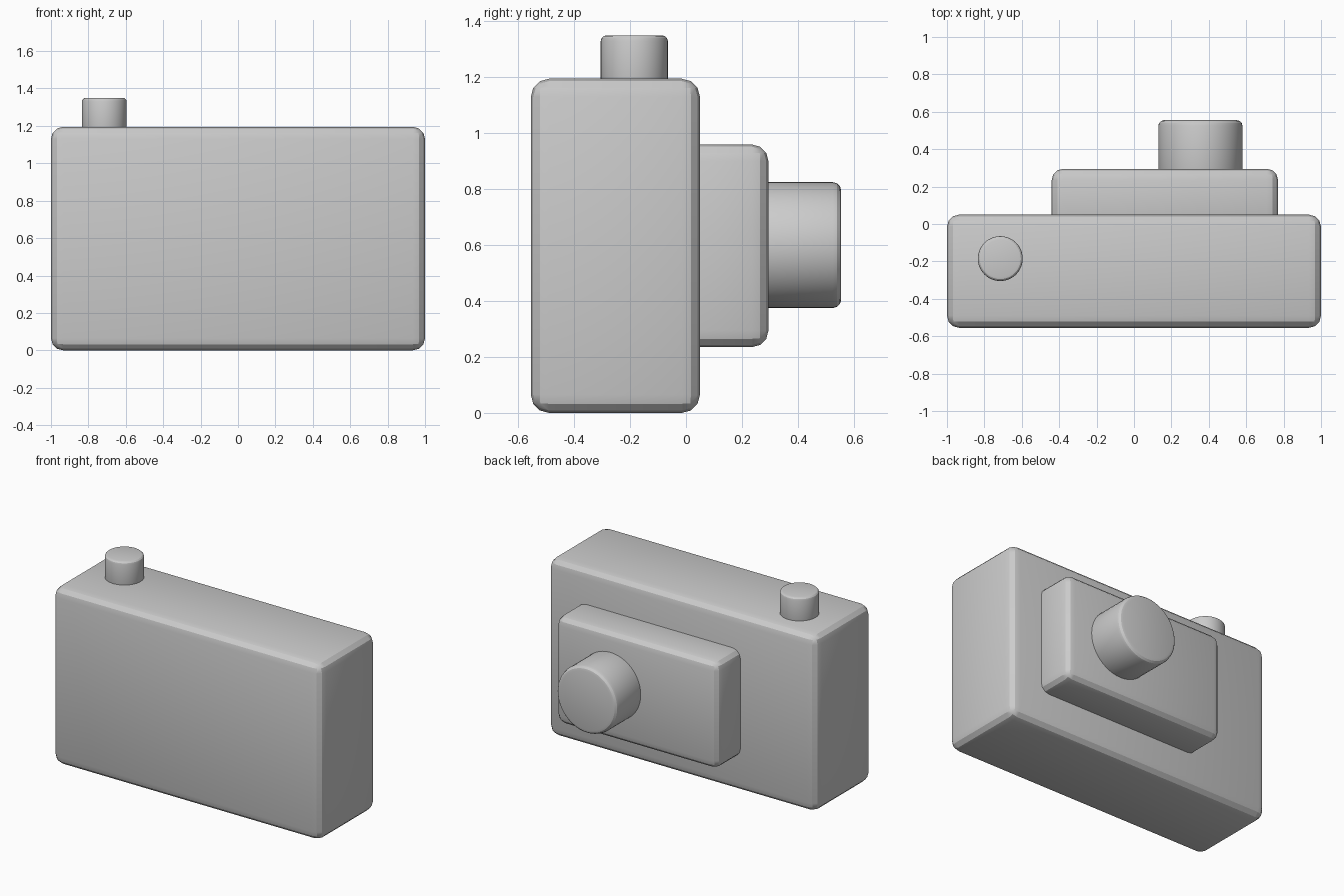
import bpy
import math

if "Cube" in bpy.data.objects:
    bpy.data.objects.remove(bpy.data.objects["Cube"], do_unlink=True)

grey = bpy.data.materials.new("plain grey")
grey.use_nodes = True
colour = (0.6, 0.6, 0.6, 1)
grey.diffuse_color = colour
grey.node_tree.nodes["Principled BSDF"].inputs["Base Color"].default_value = colour


def finish(obj, name, bevel, segments):
    """Name, colour, round the edges and smooth the part."""
    obj.name = name
    obj.data.materials.append(grey)
    bpy.ops.object.transform_apply(location=False, rotation=True, scale=True)
    mod = obj.modifiers.new("rounded edges", "BEVEL")
    mod.width = bevel
    mod.segments = segments
    mod.limit_method = "ANGLE"
    mod.angle_limit = math.radians(40)
    bpy.ops.object.modifier_apply(modifier=mod.name)
    bpy.ops.object.shade_smooth_by_angle(angle=math.radians(25))


def rounded_box(name, low, high, bevel):
    centre = [(a + b) / 2 for a, b in zip(low, high)]
    bpy.ops.mesh.primitive_cube_add(size=1, location=centre)
    obj = bpy.context.object
    obj.scale = [b - a for a, b in zip(low, high)]
    finish(obj, name, bevel, 3)


def rounded_cylinder(name, centre, radius, depth, bevel, tilt=0):
    bpy.ops.mesh.primitive_cylinder_add(vertices=48, radius=radius, depth=depth,
                                        location=centre, rotation=(tilt, 0, 0))
    finish(bpy.context.object, name, bevel, 3)


# Main case and the raised panel on its back
rounded_box("camera_body", (-1, -0.555, 0), (1, 0.05, 1.195), 0.065)
rounded_box("lens_panel", (-0.44, -0.03, 0.235), (0.77, 0.295, 0.96), 0.06)

# Lens barrel pointing backwards
rounded_cylinder("lens_barrel", (0.355, 0.4, 0.6), 0.225, 0.31, 0.03, math.pi / 2)

# Shutter button on top
rounded_cylinder("shutter_button", (-0.715, -0.185, 1.255), 0.12, 0.19, 0.02)
